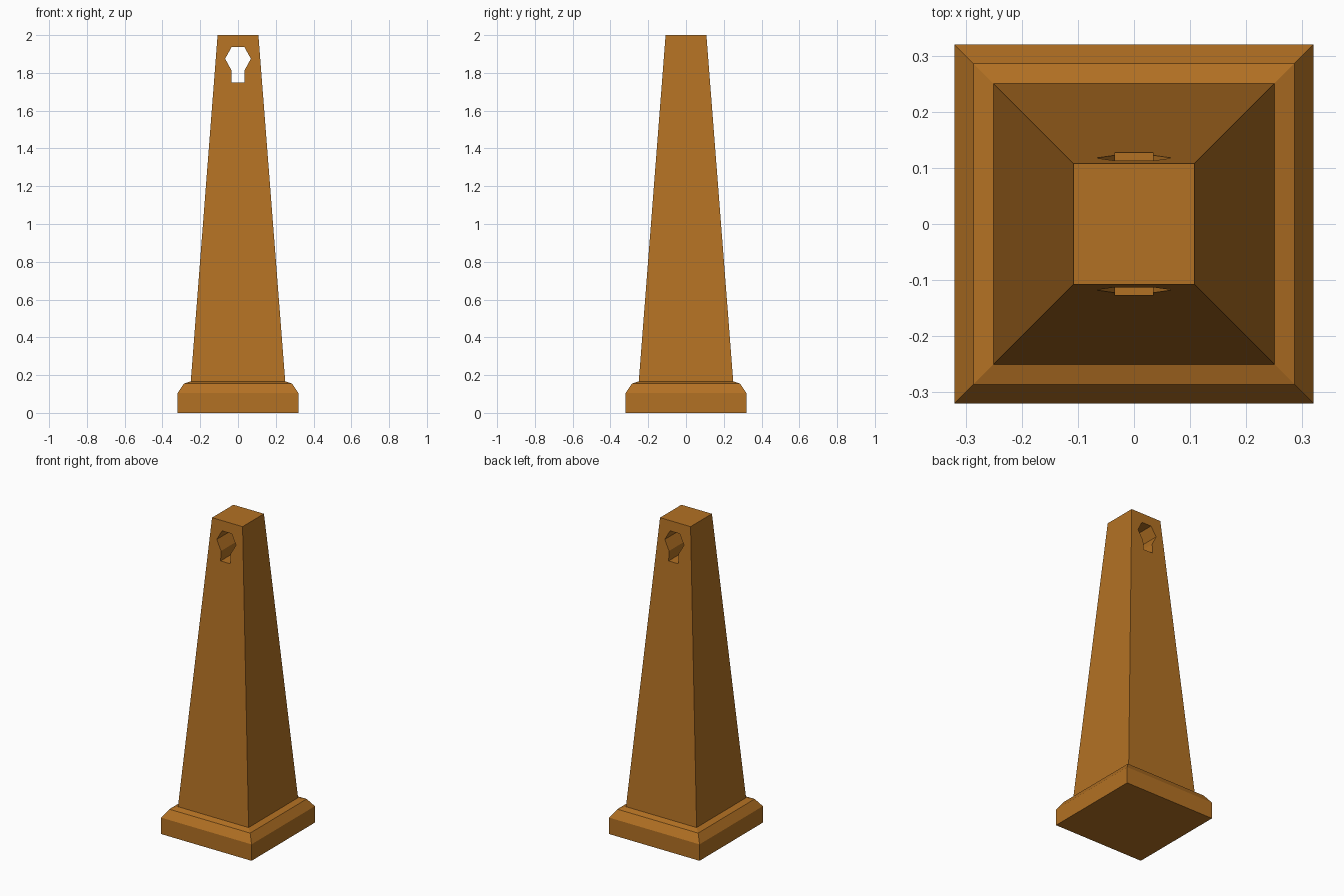
import bpy, bmesh

if "Cube" in bpy.data.objects:
    bpy.data.objects.remove(bpy.data.objects["Cube"])

mat = bpy.data.materials.new("orange_brown")
mat.diffuse_color = (0.45, 0.165, 0.017, 1)
mat.use_nodes = True
mat.node_tree.nodes["Principled BSDF"].inputs["Base Color"].default_value = mat.diffuse_color


def loft(name, rings):
    """Closed solid through a list of equal-length point rings."""
    bm = bmesh.new()
    loops = [[bm.verts.new(p) for p in ring] for ring in rings]
    n = len(loops[0])
    for a, b in zip(loops, loops[1:]):
        for i in range(n):
            j = (i + 1) % n
            bm.faces.new((a[i], a[j], b[j], b[i]))
    bm.faces.new(loops[0])
    bm.faces.new(loops[-1])
    bmesh.ops.recalc_face_normals(bm, faces=bm.faces)
    mesh = bpy.data.meshes.new(name)
    bm.to_mesh(mesh)
    bm.free()
    mesh.materials.append(mat)
    obj = bpy.data.objects.new(name, mesh)
    bpy.context.collection.objects.link(obj)
    return obj


# Tapered square marker with stepped base: (half width, height)
profile = [(0.32, 0), (0.32, 0.105), (0.286, 0.155), (0.25, 0.167), (0.108, 2.0)]
corners = [(-1, -1), (1, -1), (1, 1), (-1, 1)]
marker = loft("marker_cone", [[(x * h, y * h, z) for x, y in corners] for h, z in profile])

# Keyhole passing from front to back
half = [(0.034, 1.75), (0.034, 1.812), (0.068, 1.875), (0.034, 1.937)]
outline = half + [(-x, z) for x, z in reversed(half)]
cutter = loft("keyhole_cutter", [[(x, y, z) for x, z in outline] for y in (-0.3, 0.3)])
cut = marker.modifiers.new("keyhole", 'BOOLEAN')
cut.operation = 'DIFFERENCE'
cut.solver = 'EXACT'
cut.object = cutter
cutter.hide_render = True
cutter.hide_set(True)
